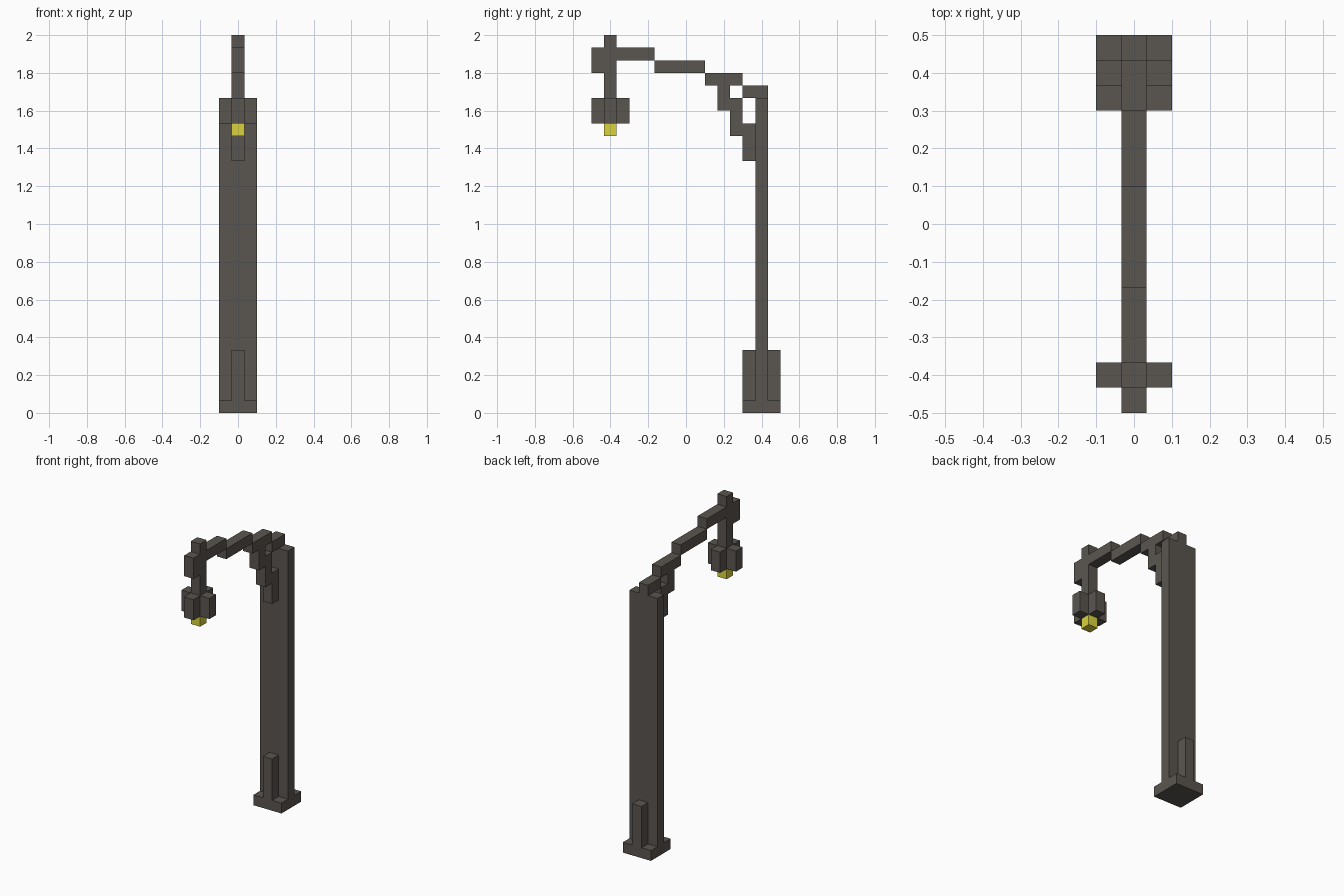
import bpy, bmesh
from mathutils import Matrix, Vector

if "Cube" in bpy.data.objects:
    bpy.data.objects.remove(bpy.data.objects["Cube"])

U = 1 / 15  # one block; the lamp is 3 x 15 x 30 blocks


def material(name, rgb):
    m = bpy.data.materials.new(name)
    m.diffuse_color = (*rgb, 1)
    m.use_nodes = True
    m.node_tree.nodes["Principled BSDF"].inputs["Base Color"].default_value = m.diffuse_color
    return m


IRON = material("dark_iron", (0.102, 0.091, 0.079))
GLOW = material("yellow_glow", (0.708, 0.651, 0.045))


def part(name, boxes, mat=IRON):
    """Boxes are (width, y0, y1, z0, z1) in blocks, centred on x = 0."""
    bm = bmesh.new()
    for w, y0, y1, z0, z1 in boxes:
        size = Vector((w, y1 - y0, z1 - z0)) * U
        centre = Vector((0, (y0 + y1) / 2 - 7.5, (z0 + z1) / 2)) * U
        bmesh.ops.create_cube(bm, size=1, matrix=Matrix.Translation(centre) @ Matrix.Diagonal((*size, 1)))
    me = bpy.data.meshes.new(name)
    bm.to_mesh(me)
    bm.free()
    me.materials.append(mat)
    ob = bpy.data.objects.new(name, me)
    bpy.context.collection.objects.link(ob)
    return ob


# Foot and pole
part("base_plate", [(3, 12, 15, 0, 1)])
part("base_fins", [(1, y, y + 1, 1, 5) for y in (12, 14)])
part("pole", [(3, 13, 14, 1, 25)])
part("pole_cap", [(1, 12, 14, 25, 26)])

# Stepped brace under the arm
part("brace", [(1, 12, 13, 20, 23), (1, 11, 12, 22, 25), (1, 10, 11, 24, 26)])

# Arm rising in steps towards the front
part("arm", [(1, 9, 12, 26, 27), (1, 5, 9, 27, 28), (1, 2, 5, 28, 29)])

# Hanger, its front block, the cross-shaped shade and the bulb
part("hanger", [(1, 1, 2, 25, 30)])
part("hanger_block", [(1, 0, 1, 27, 29)])
part("shade", [(3, 1, 2, 23, 25), (1, 0, 1, 23, 25), (1, 2, 3, 23, 25)])
part("bulb", [(1, 1, 2, 22, 23)], GLOW)
